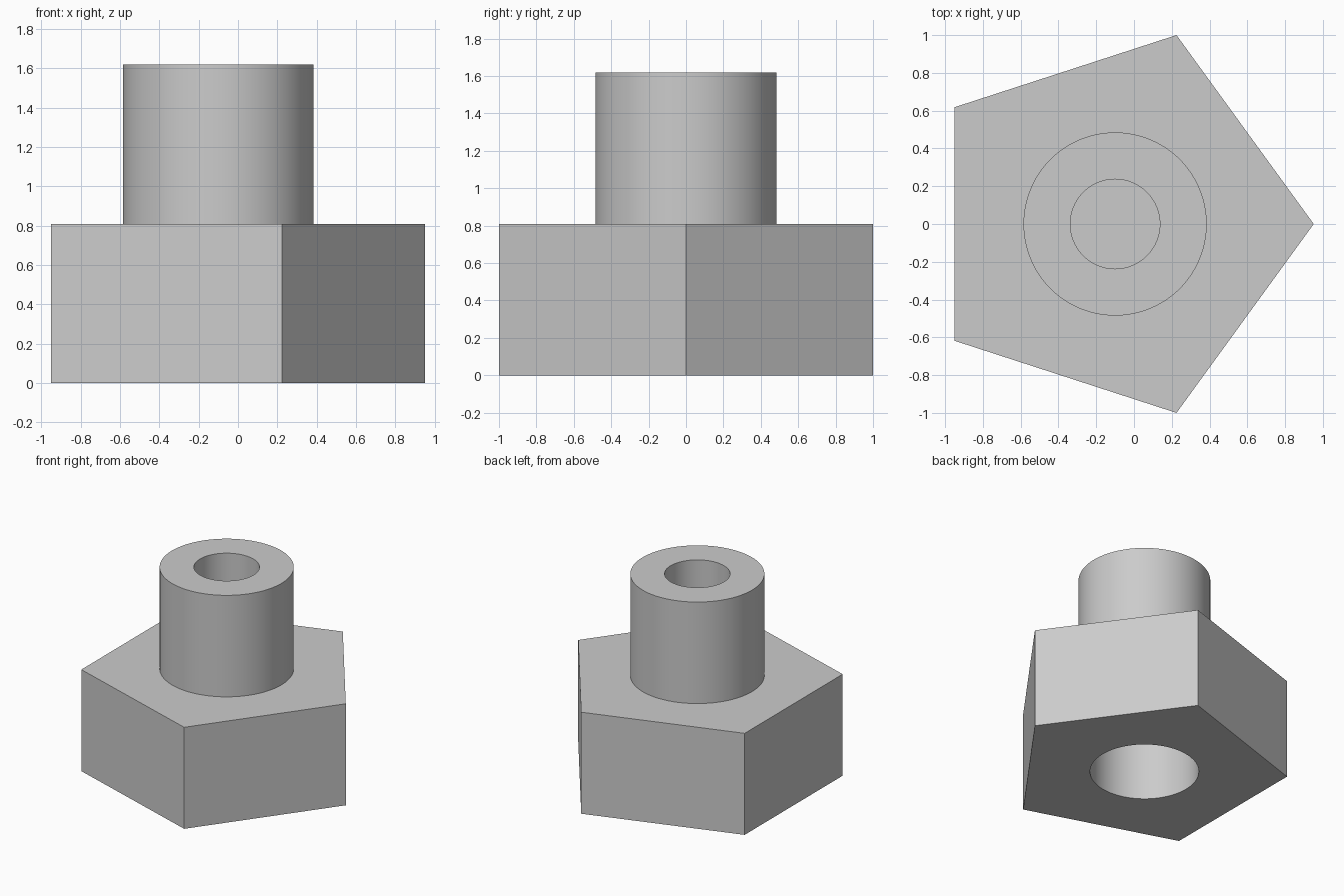
import bpy
import math

cube = bpy.data.objects.get("Cube")
if cube:
    bpy.data.objects.remove(cube, do_unlink=True)

AXIS_X = -0.10      # shared axis of the pentagon, stud and bores
BASE_TOP = 0.81
TOP = 1.62

grey = bpy.data.materials.new("plain_grey")
grey.use_nodes = True
colour = (0.6, 0.6, 0.6, 1)
grey.diffuse_color = colour
grey.node_tree.nodes["Principled BSDF"].inputs["Base Color"].default_value = colour


def prism(name, sides, radius, bottom, top):
    """Upright prism with its first corner towards +x."""
    bpy.ops.mesh.primitive_cylinder_add(
        vertices=sides, radius=radius, depth=top - bottom,
        location=(AXIS_X, 0, (bottom + top) / 2),
        rotation=(0, 0, -math.pi / 2))
    obj = bpy.context.object
    obj.name = name
    obj.data.materials.append(grey)
    return obj


def combine(body, tool, operation):
    """Apply a boolean to the body and discard the tool."""
    tool.hide_render = True
    mod = body.modifiers.new(tool.name, 'BOOLEAN')
    mod.operation = operation
    mod.solver = 'EXACT'
    mod.object = tool
    bpy.context.view_layer.objects.active = body
    bpy.ops.object.modifier_apply(modifier=mod.name)
    bpy.data.objects.remove(tool, do_unlink=True)


# Pentagonal base with a round stud on top
body = prism("pentagonal_base_with_stud", 5, 1 / math.sin(math.radians(72)), 0, BASE_TOP)
combine(body, prism("stud", 96, 0.485, BASE_TOP - 0.1, TOP), 'UNION')

# Blind bores: narrow from the top, wide from below
combine(body, prism("top_bore", 96, 0.237, TOP - 0.6, TOP + 0.1), 'DIFFERENCE')
combine(body, prism("bottom_bore", 96, 0.40, -0.1, 0.6), 'DIFFERENCE')

# Smooth the round walls, keep the rims and corners crisp
bpy.ops.object.select_all(action='DESELECT')
body.select_set(True)
bpy.context.view_layer.objects.active = body
bpy.ops.object.shade_smooth_by_angle(angle=math.radians(30))
